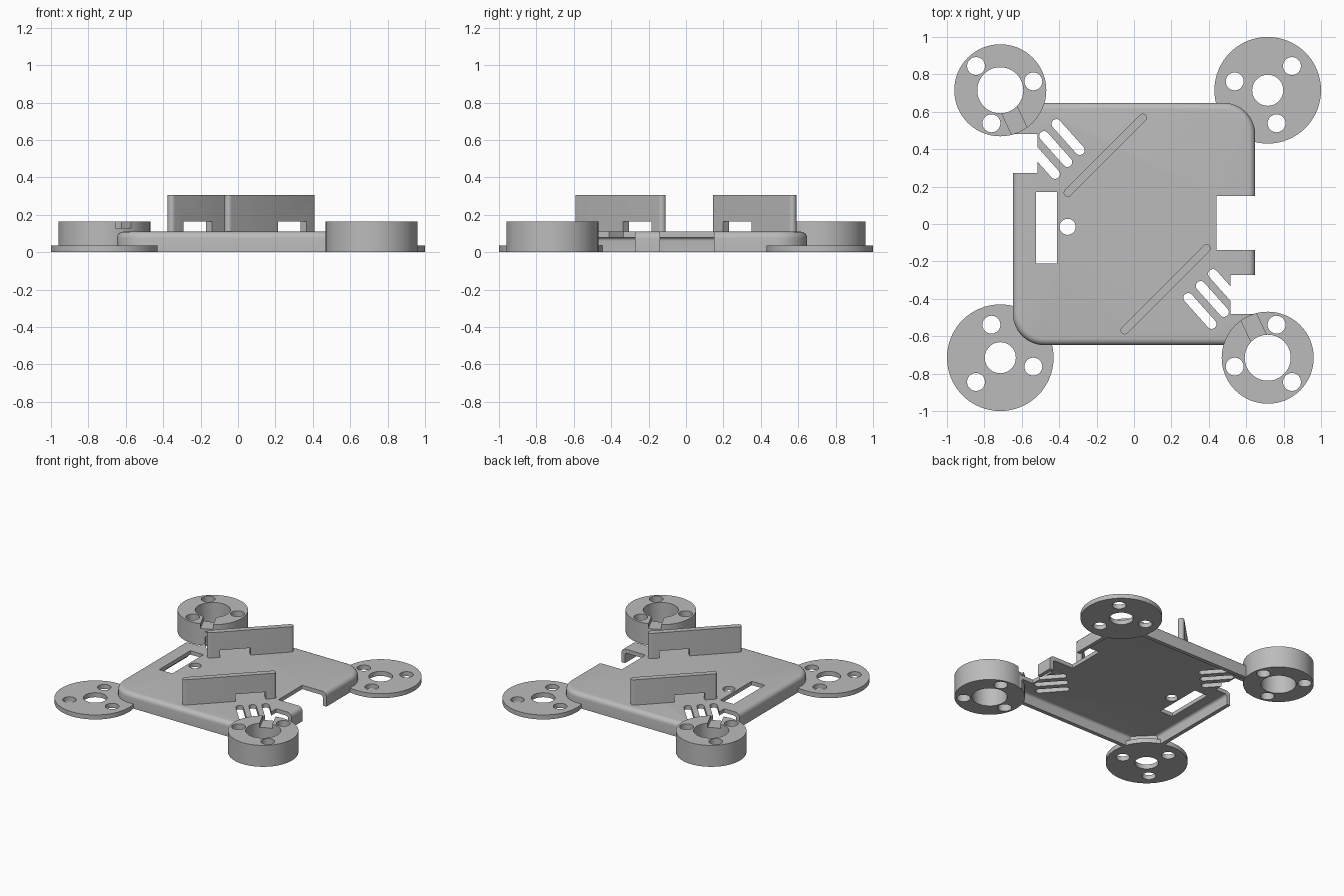
import bpy, bmesh, math
from mathutils import Vector

cube = bpy.data.objects.get("Cube")
if cube:
    bpy.data.objects.remove(cube, do_unlink=True)

grey = bpy.data.materials.new("plain grey")
grey.use_nodes = True
COLOUR = (0.5, 0.5, 0.5, 1)
grey.diffuse_color = COLOUR
grey.node_tree.nodes["Principled BSDF"].inputs["Base Color"].default_value = COLOUR


# Outline helpers
def arc(c, r, start, sweep, n):
    angles = [math.radians(start + sweep * i / n) for i in range(n + 1)]
    return [(c[0] + r * math.cos(a), c[1] + r * math.sin(a)) for a in angles]


def circle(c, r, n=64):
    return arc(c, r, 0, 360, n)[:-1]


def capsule(a, b, r):
    t = math.degrees(math.atan2(b[1] - a[1], b[0] - a[0]))
    return arc(b, r, t - 90, 180, 10) + arc(a, r, t + 90, 180, 10)


def rect(x0, x1, y0, y1):
    return [(x0, y0), (x1, y0), (x1, y1), (x0, y1)]


def turned_rect(c, length, width, degrees):
    t = math.radians(degrees)
    u = Vector((math.cos(t), math.sin(t))) * length / 2
    v = Vector((-math.sin(t), math.cos(t))) * width / 2
    c = Vector(c)
    return [c - u - v, c + u - v, c + u + v, c - u + v]


def rounded_square(half, r):
    k = half - r
    pts = []
    for i, (sx, sy) in enumerate([(1, 1), (-1, 1), (-1, -1), (1, -1)]):
        pts += arc((sx * k, sy * k), r, 90 * i, 90, 12)
    return pts


# Solid helpers
def prism(name, pts, z0, z1, bevel=0):
    bm = bmesh.new()
    face = bm.faces.new([bm.verts.new((p[0], p[1], z0)) for p in pts])
    top = bmesh.ops.extrude_face_region(bm, geom=[face])["geom"]
    verts = [g for g in top if isinstance(g, bmesh.types.BMVert)]
    bmesh.ops.translate(bm, vec=(0, 0, z1 - z0), verts=verts)
    if bevel:
        edges = [g for g in top if isinstance(g, bmesh.types.BMEdge)]
        bmesh.ops.bevel(bm, geom=edges, offset=bevel, segments=5,
                        profile=0.5, affect="EDGES")
    bmesh.ops.recalc_face_normals(bm, faces=bm.faces[:])
    mesh = bpy.data.meshes.new(name)
    bm.to_mesh(mesh)
    bm.free()
    mesh.materials.append(grey)
    obj = bpy.data.objects.new(name, mesh)
    bpy.context.collection.objects.link(obj)
    return obj


def cut(target, pts, z0=-0.1, z1=0.5, bevel=0):
    cutter = prism("cutter", pts, z0, z1, bevel)
    mod = target.modifiers.new("cut", "BOOLEAN")
    mod.operation, mod.solver, mod.object = "DIFFERENCE", "EXACT", cutter
    bpy.context.view_layer.objects.active = target
    bpy.ops.object.modifier_apply(modifier=mod.name)
    bpy.data.objects.remove(cutter, do_unlink=True)


def flip(pts, s):
    return [(s * p[0], s * p[1]) for p in pts]


parts = []

# Hollow body shell, open underneath
body = prism("body_shell", rounded_square(0.648, 0.17), 0, 0.11, 0.035)
parts.append(body)
cut(body, rounded_square(0.618, 0.14), -0.1, 0.08, 0.02)

# Edge notches, mount slot and cable hole
cut(body, rect(0.442, 0.8, -0.14, 0.15))
cut(body, rect(-0.525, -0.412, -0.21, 0.17))
cut(body, circle((-0.355, -0.015), 0.043, 32))
for s in (1, -1):
    cut(body, flip(rect(0.516, 0.8, -0.482, -0.272), s))
    # Diagonal strap slots
    for i in range(3):
        x, y = 0.29 + 0.066 * i, -0.395 + 0.064 * i
        cut(body, flip(capsule((x, y), (x + 0.125, y - 0.14), 0.026), s))

# Motor mounts: tall rings on one diagonal, flat flanges on the other
MOUNT = 0.715
for side, s in (("left", 1), ("right", -1)):
    ring_c = (s * MOUNT, -s * MOUNT)
    flange_c = (s * MOUNT, s * MOUNT)
    ring = prism(side + "_motor_ring", circle(ring_c, 0.246), 0, 0.165)
    flange = prism(side + "_motor_flange", circle(flange_c, 0.285), 0, 0.035)
    for mount, c, bore in ((ring, ring_c, 0.123), (flange, flange_c, 0.083)):
        cut(mount, circle(c, bore))
        out = math.atan2(c[1], c[0])
        for k in range(3):
            a = out + k * math.tau / 3
            hole = (c[0] + 0.183 * math.cos(a), c[1] + 0.183 * math.sin(a))
            cut(mount, circle(hole, 0.048, 32))
        parts.append(mount)
    # Wire groove across the inner side of the ring
    t = math.radians(115)
    groove_c = (ring_c[0] + s * 0.18 * math.cos(t), ring_c[1] + s * 0.18 * math.sin(t))
    cut(ring, turned_rect(groove_c, 0.2, 0.09, 115), 0.13, 0.3)
    # Corner rib inside the shell
    rib = capsule((0.62, 0.5), (0.5, 0.62), 0.02)
    parts.append(prism(side + "_corner_rib", flip(rib, s), 0, 0.09))

# Upright battery fins with a strap window under each
for name, a, b, window in (
        ("front_fin", (-0.05, -0.568), (0.388, -0.13), (0.29, -0.26)),
        ("back_fin", (-0.354, 0.167), (0.047, 0.568), (-0.23, 0.29))):
    fin = prism(name, capsule(a, b, 0.022), 0.1, 0.305)
    cut(fin, turned_rect(window, 0.215, 0.1, 45), 0, 0.165)
    parts.append(fin)

# Smooth the round walls, keep the edges sharp
bpy.ops.object.select_all(action="DESELECT")
for obj in parts:
    obj.select_set(True)
bpy.context.view_layer.objects.active = body
bpy.ops.object.shade_smooth_by_angle(angle=math.radians(30))
